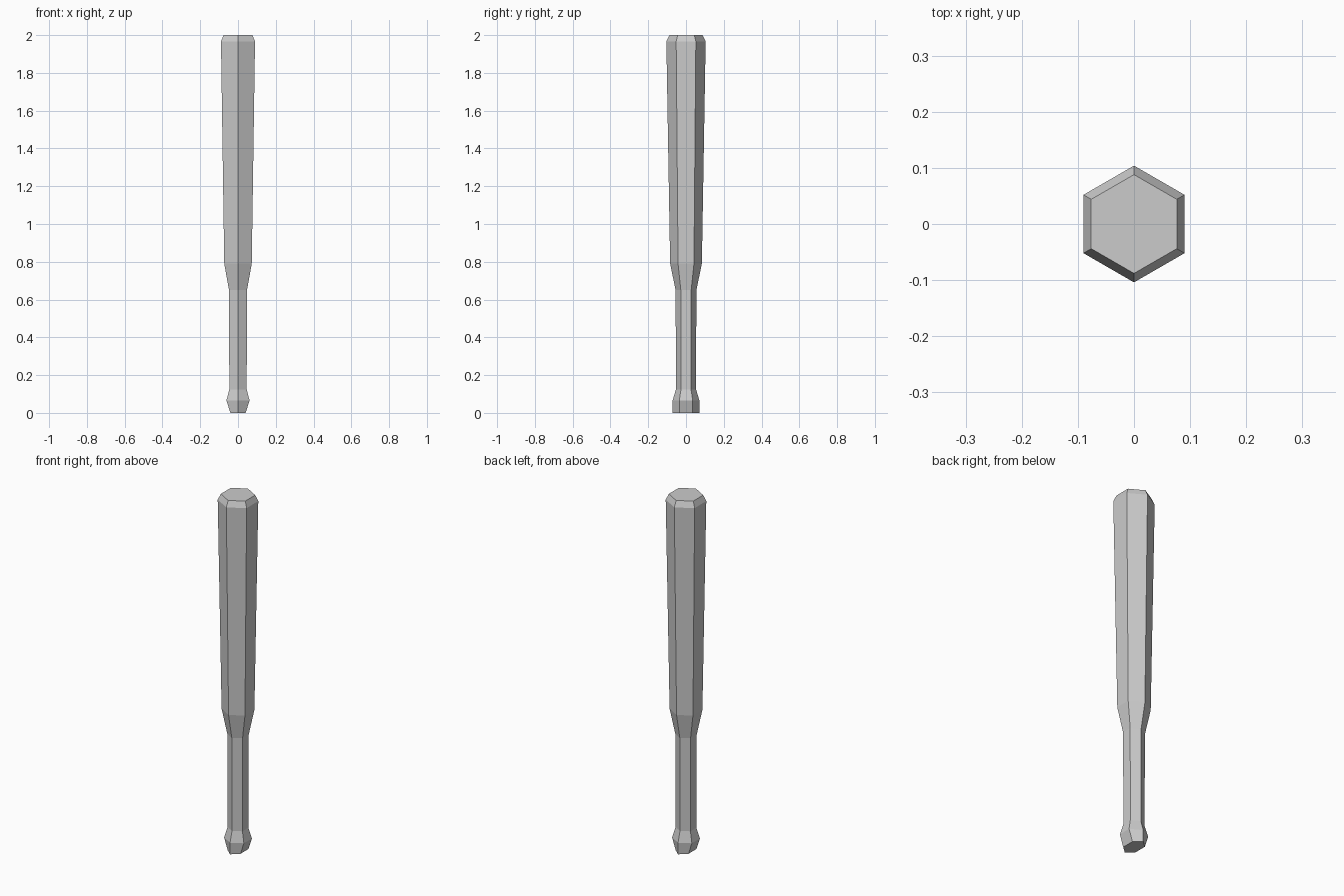
import bpy
import bmesh
from math import sin, cos, tau

default = bpy.data.objects.get("Cube")
if default:
    bpy.data.objects.remove(default)

# Single grey finish
grey = bpy.data.materials.new("light_grey")
color = (0.6, 0.6, 0.6, 1)
grey.use_nodes = True
grey.diffuse_color = color
grey.node_tree.nodes["Principled BSDF"].inputs["Base Color"].default_value = color

SIDES = 6
# Bat profile: height, radius, sideways squash (the knob's foot is wedge shaped)
profile = [
    (0.0, 0.071, 0.65),     # knob foot
    (0.065, 0.071, 1),      # knob rim
    (0.125, 0.053, 1),      # grip bottom
    (0.65, 0.055, 1),       # grip top
    (0.79, 0.084, 1),       # barrel bottom
    (1.967, 0.104, 1),      # barrel top
    (2.0, 0.088, 1),        # bevelled tip
]

# Hexagonal rings with corners on the front and back
bm = bmesh.new()
rings = []
for z, r, squash in profile:
    angles = [tau * i / SIDES for i in range(SIDES)]
    rings.append([bm.verts.new((r * squash * sin(a), -r * cos(a), z)) for a in angles])

# Side walls and end caps
for low, high in zip(rings, rings[1:]):
    for i in range(SIDES):
        j = (i + 1) % SIDES
        bm.faces.new((low[i], low[j], high[j], high[i]))
bm.faces.new(rings[0][::-1])
bm.faces.new(rings[-1])
bmesh.ops.recalc_face_normals(bm, faces=bm.faces)

mesh = bpy.data.meshes.new("bat")
bm.to_mesh(mesh)
bm.free()
mesh.materials.append(grey)
bat = bpy.data.objects.new("bat", mesh)
bpy.context.collection.objects.link(bat)
